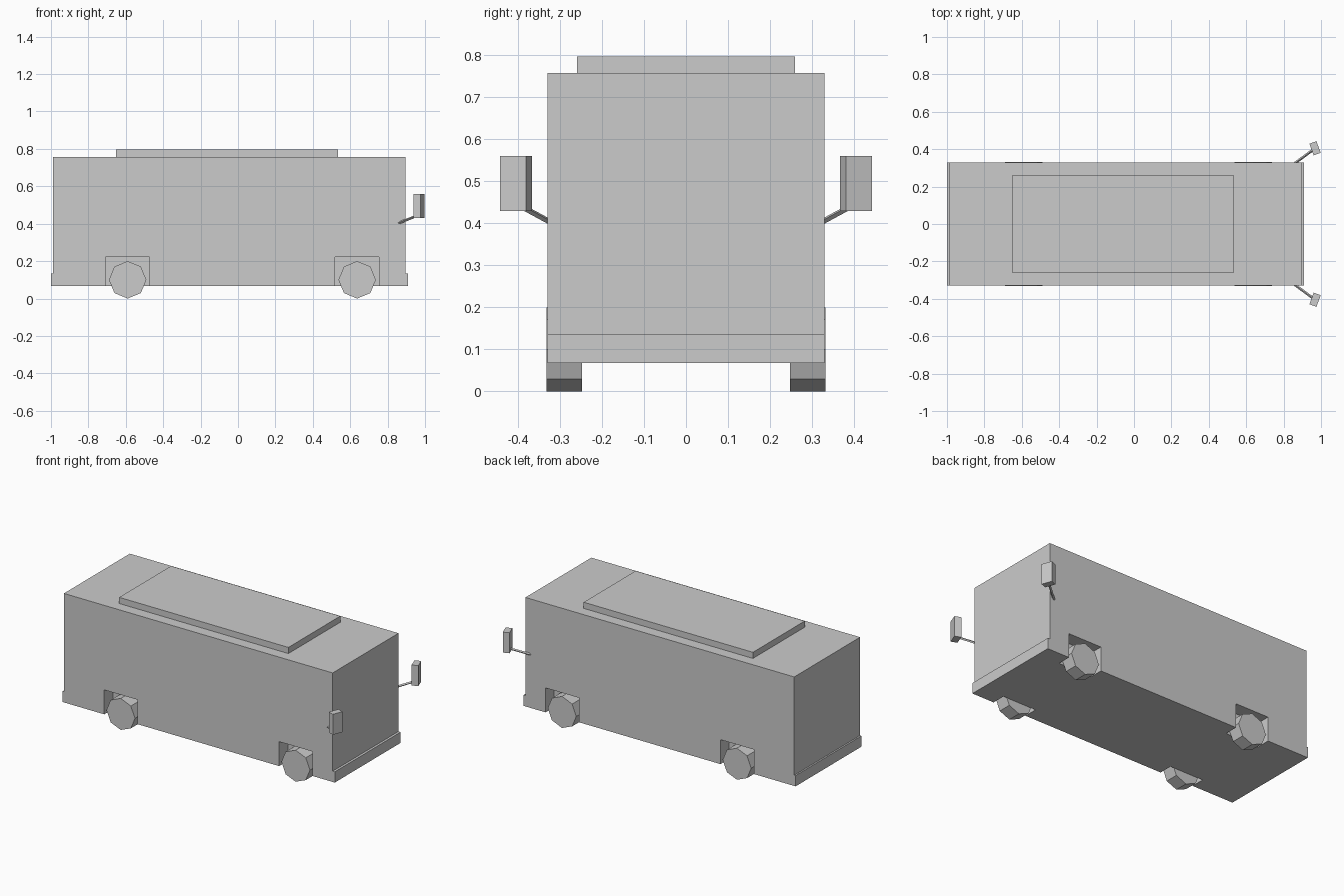
import bpy, bmesh
from math import radians, pi
from mathutils import Vector

if "Cube" in bpy.data.objects:
    bpy.data.objects.remove(bpy.data.objects["Cube"])


def make_object(name, bm):
    bmesh.ops.recalc_face_normals(bm, faces=bm.faces)
    mesh = bpy.data.meshes.new(name)
    bm.to_mesh(mesh)
    bm.free()
    obj = bpy.data.objects.new(name, mesh)
    bpy.context.collection.objects.link(obj)
    return obj


def box(name, size, centre, turn=0):
    bm = bmesh.new()
    bmesh.ops.create_cube(bm, size=1)
    bmesh.ops.scale(bm, vec=size, verts=bm.verts)
    obj = make_object(name, bm)
    obj.location = centre
    obj.rotation_euler.z = turn
    return obj


def prism(name, profile, y0, y1):
    """Extrude an (x, z) outline along y."""
    bm = bmesh.new()
    face = bm.faces.new([bm.verts.new((x, y0, z)) for x, z in profile])
    new = bmesh.ops.extrude_face_region(bm, geom=[face])["geom"]
    verts = [v for v in new if isinstance(v, bmesh.types.BMVert)]
    bmesh.ops.translate(bm, vec=(0, y1 - y0, 0), verts=verts)
    return make_object(name, bm)


def cylinder(name, sides, radius, start, end, spin=0):
    start, end = Vector(start), Vector(end)
    bm = bmesh.new()
    bmesh.ops.create_cone(bm, cap_ends=True, segments=sides, radius1=radius,
                          radius2=radius, depth=(end - start).length)
    obj = make_object(name, bm)
    obj.rotation_mode = 'QUATERNION'
    obj.rotation_quaternion = (end - start).to_track_quat('Z', 'Y')
    obj.location = (start + end) / 2
    return obj


# Body with stepped bumpers at both ends
body = prism("body", [(-1, 0.067), (0.91, 0.067), (0.91, 0.135), (0.895, 0.135),
                      (0.895, 0.758), (-0.99, 0.758), (-0.99, 0.135), (-1, 0.135)],
             -0.33, 0.33)

# Raised roof unit
box("roof_unit", (1.187, 0.52, 0.049), (-0.058, 0, 0.7725))

for side, label in ((-1, "right"), (1, "left")):
    # Wheels in open square wheel wells
    for x, end in ((-0.59, "rear"), (0.637, "front")):
        cutter = box(f"{end}_{label}_well_cutter", (0.235, 0.2, 0.3),
                     (x, side * 0.343, 0.072))
        cutter.hide_render = True
        cutter.hide_viewport = True
        cut = body.modifiers.new("wheel_well", 'BOOLEAN')
        cut.operation = 'DIFFERENCE'
        cut.object = cutter
        cylinder(f"{end}_{label}_wheel", 8, 0.1,
                 (x, side * 0.248, 0.1), (x, side * 0.332, 0.1))

    # Wing mirror and its arm
    cylinder(f"{label}_mirror_arm", 4, 0.007,
             (0.86, side * 0.325, 0.404), (0.955, side * 0.395, 0.442))
    box(f"{label}_mirror", (0.04, 0.066, 0.13), (0.968, side * 0.405, 0.495),
        side * radians(20.4))
